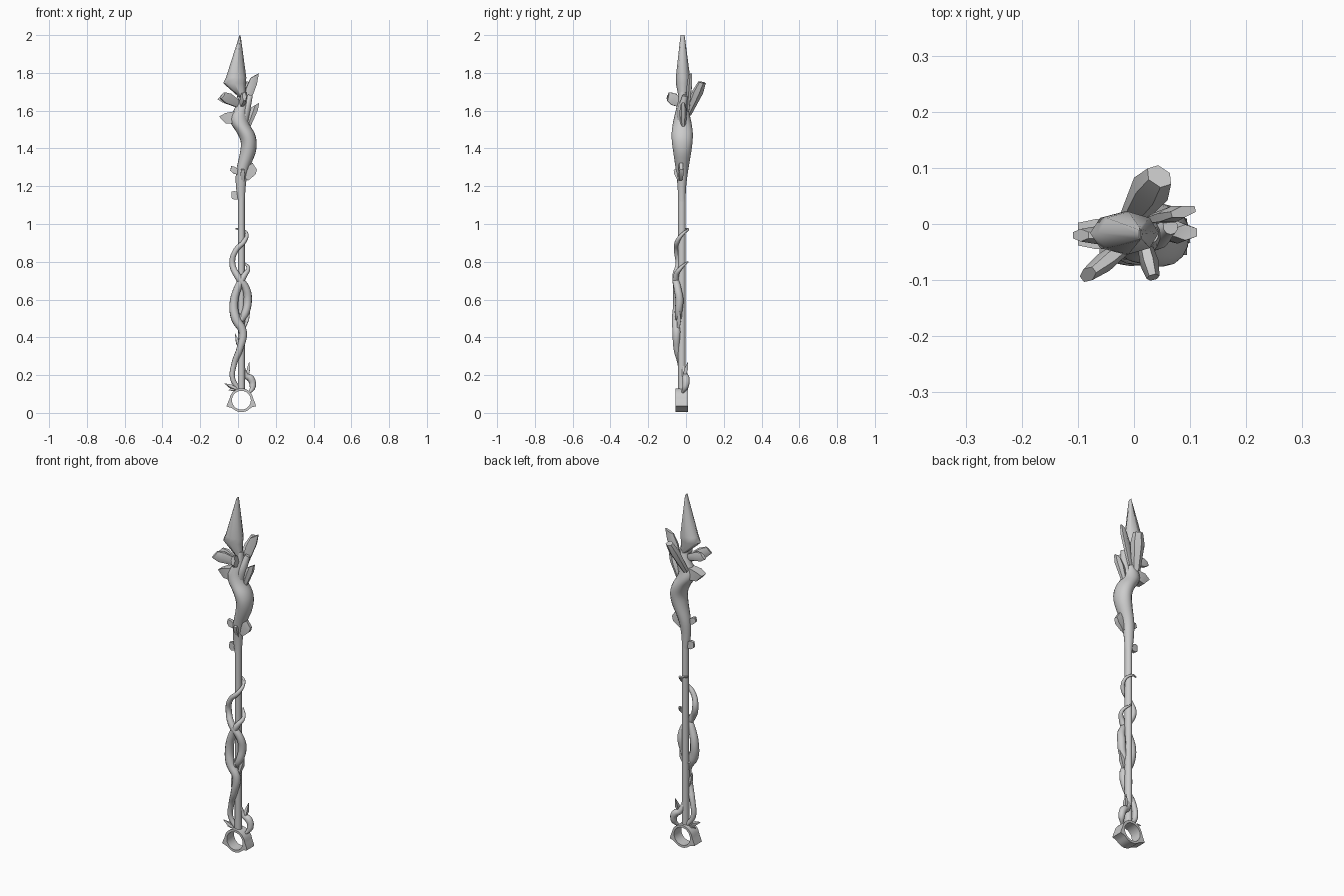
import bpy, bmesh, math
from mathutils import Vector

if "Cube" in bpy.data.objects:
    bpy.data.objects.remove(bpy.data.objects["Cube"])

CX, CY = 0.018, -0.022   # shaft axis


def finish(name, bm, angle=35):
    bmesh.ops.recalc_face_normals(bm, faces=bm.faces)
    me = bpy.data.meshes.new(name)
    bm.to_mesh(me)
    bm.free()
    ob = bpy.data.objects.new(name, me)
    bpy.context.collection.objects.link(ob)
    bpy.ops.object.select_all(action='DESELECT')
    ob.select_set(True)
    bpy.context.view_layer.objects.active = ob
    bpy.ops.object.shade_smooth_by_angle(angle=math.radians(angle))
    return ob


def skin(bm, rings):
    """Bridge vertex rings and cap both ends."""
    rings = [[bm.verts.new(p) for p in r] for r in rings]
    n = len(rings[0])
    for a, b in zip(rings, rings[1:]):
        for i in range(n):
            j = (i + 1) % n
            bm.faces.new((a[i], a[j], b[j], b[i]))
    bm.faces.new(rings[0])
    bm.faces.new(rings[-1])


def loft(name, keys, n=16, steps=4):
    """Stack of horizontal ellipses (x, y, z, rx, ry), spline-smoothed."""
    k = [keys[0]] + keys + [keys[-1]]
    rows = []
    for i in range(1, len(k) - 2):
        for s in range(steps):
            t = s / steps
            rows.append([0.5 * (2*b + (c-a)*t + (2*a-5*b+4*c-d)*t*t + (3*b-a-3*c+d)*t**3)
                         for a, b, c, d in zip(*k[i-1:i+3])])
    rows.append(keys[-1])
    bm = bmesh.new()
    skin(bm, [[(x + rx*math.cos(2*math.pi*i/n), y + ry*math.sin(2*math.pi*i/n), z)
               for i in range(n)] for x, y, z, rx, ry in rows])
    return finish(name, bm, 60)


def crystal(name, base, tip, w, thick, slant=0.0, n=6, up=(0, 0, 1), profile=((0, .6), (.7, 1), (1, .7))):
    """Faceted prism from base to tip with an obliquely cut end."""
    base, tip = Vector(base), Vector(tip)
    axis = tip - base
    d = axis.normalized()
    v = d.cross(Vector(up)).normalized()
    u = v.cross(d)
    rings = []
    for t, s in profile:
        r = []
        for i in range(n):
            a = 2*math.pi*(i + .5)/n
            cu, cv = math.cos(a)*s, math.sin(a)*s
            r.append(base + axis*t + u*cu*w + v*cv*thick + d*(slant*cu*t))
        rings.append(r)
    bm = bmesh.new()
    skin(bm, rings)
    return finish(name, bm)


def vine(name, pts):
    """Tapered round tendril through (x, y, z, radius)."""
    cu = bpy.data.curves.new(name, 'CURVE')
    cu.dimensions = '3D'
    cu.bevel_depth = 1.0
    cu.bevel_resolution = 3
    cu.resolution_u = 6
    cu.use_fill_caps = True
    sp = cu.splines.new('BEZIER')
    sp.bezier_points.add(len(pts) - 1)
    for bp, (x, y, z, r) in zip(sp.bezier_points, pts):
        bp.co = (x, y, z)
        bp.radius = r
        bp.handle_left_type = bp.handle_right_type = 'AUTO'
    ob = bpy.data.objects.new(name, cu)
    bpy.context.collection.objects.link(ob)


# pommel ring with a pointed fin on each side
bm = bmesh.new()
n = 32
outer, inner = [], []
for i in range(n):
    a = 2*math.pi*i/n
    r = {0: .066, 31: .074, 30: .083, 29: .067, 16: .066, 17: .074, 18: .086, 19: .070}.get(i, .063)
    outer.append((r*math.cos(a), r*math.sin(a)))
    inner.append((.05*math.cos(a), .05*math.sin(a)))
loops = [[bm.verts.new((CX + x, y, .067 + z)) for x, z in prof]
         for prof, y in ((outer, -.055), (outer, .01), (inner, .01), (inner, -.055))]
for a, b in zip(loops, loops[1:] + loops[:1]):
    for i in range(n):
        j = (i + 1) % n
        bm.faces.new((a[i], a[j], b[j], b[i]))
finish("pommel_ring", bm, 30)

# shaft
loft("shaft", [(CX, CY, .12, .019, .02), (CX, CY, .7, .018, .02), (CX, CY, 1.25, .018, .02)], 12, 1)

# gnarled head of the staff
loft("gnarled_head", [
    (.018, -.022, 1.12, .018, .019), (.015, -.022, 1.20, .026, .023), (.022, -.021, 1.28, .032, .032),
    (.050, -.020, 1.37, .041, .046), (.057, -.020, 1.43, .042, .054), (.042, -.020, 1.48, .046, .056),
    (.012, -.020, 1.53, .048, .050), (.005, -.020, 1.57, .044, .042), (.018, -.018, 1.62, .032, .032),
    (.030, -.018, 1.70, .014, .016)])
vine("head_fork", [(.02, -.02, 1.52, .03), (.04, -.02, 1.60, .026), (.065, -.005, 1.68, .014)])

# spear-point crystal
loft("spear_point", [
    (.025, -.018, 1.665, .012, .02), (-.018, -.016, 1.745, .060, .038),
    (-.010, -.016, 1.775, .054, .038), (.010, -.018, 1.99, .005, .012), (.010, -.018, 2.0, .001, .010)], 8, 1)

# head crystals: name, base, tip, width, thickness, slant
for args in (
    ("left_front_crystal", (.01, -.02, 1.63), (-.082, -.09, 1.68), .034, .018, -.01),
    ("left_crystal", (.0, -.02, 1.645), (-.095, -.02, 1.675), .030, .016, -.014),
    ("front_crystal", (.012, -.01, 1.63), (.034, -.095, 1.675), .036, .017, .01),
    ("right_upper_crystal", (.03, .008, 1.60), (.088, .022, 1.785), .028, .015, -.03),
    ("right_lower_crystal", (.045, -.015, 1.50), (.092, -.015, 1.63), .025, .020, -.03),
    ("back_crystal", (-.005, .01, 1.58), (.045, .085, 1.75), .026, .036, -.005),
):
    crystal(*args)
crystal("left_lower_crystal", (.0, -.018, 1.575), (-.082, -.018, 1.55), .044, .038, .022, 4,
        profile=((0, .8), (.6, 1), (1, .75)))

# shards along the upper shaft
for args in (
    ("shard_left_high", (.015, -.03, 1.265), (-.038, -.035, 1.295), .024, .016, .006),
    ("shard_right", (.04, -.03, 1.24), (.088, -.025, 1.305), .040, .018, .015),
    ("shard_left_low", (.015, -.02, 1.145), (-.035, -.022, 1.155), .032, .014, .006),
    ("shard_front", (.025, -.03, 1.22), (.025, -.055, 1.29), .022, .016, 0),
):
    crystal(*args, n=4)

# vines wrapped round the shaft
vine("long_vine", [
    (.01, -.02, .12, .012), (-.028, -.025, .18, .014), (-.02, -.03, .26, .015), (.01, -.048, .34, .018),
    (.025, -.05, .43, .022), (-.012, -.05, .50, .025), (-.022, -.045, .58, .023),
    (.002, -.05, .67, .020), (.035, -.052, .73, .015), (.055, -.03, .765, .010), (.025, .01, .80, .004)])
vine("upper_vine", [
    (.0, -.03, .47, .012), (.035, -.04, .52, .020), (.052, -.035, .60, .022), (.042, -.045, .66, .020),
    (.0, -.055, .72, .018), (-.030, -.04, .79, .016), (-.012, -.05, .86, .014), (.034, -.045, .91, .012),
    (.046, -.015, .95, .008), (.02, .01, .97, .006), (-.012, .0, .975, .004)])
vine("lower_right_vine", [
    (.02, -.03, .30, .006), (.04, -.005, .20, .016), (.068, .0, .18, .020), (.078, -.003, .14, .017), (.06, -.02, .105, .006)])

# thorns and leaves on the vines
for name, base, tip, w in (
    ("leaf_mid_right", (.035, -.04, .45), (.064, -.035, .54), .016),
    ("leaf_mid_left", (.01, -.04, .33), (-.015, -.035, .42), .018),
    ("leaf_front", (.02, -.045, .46), (.01, -.05, .53), .014),
    ("leaf_base_left", (-.005, -.025, .125), (-.07, -.03, .155), .015),
    ("leaf_base_left_low", (.0, -.02, .13), (-.05, -.02, .12), .010),
    ("leaf_base_right", (.05, -.01, .19), (.06, .01, .27), .014),
):
    crystal(name, base, tip, w, .012, 0, 4, (0, -1, .3), ((0, .6), (.5, 1), (1, .1)))
